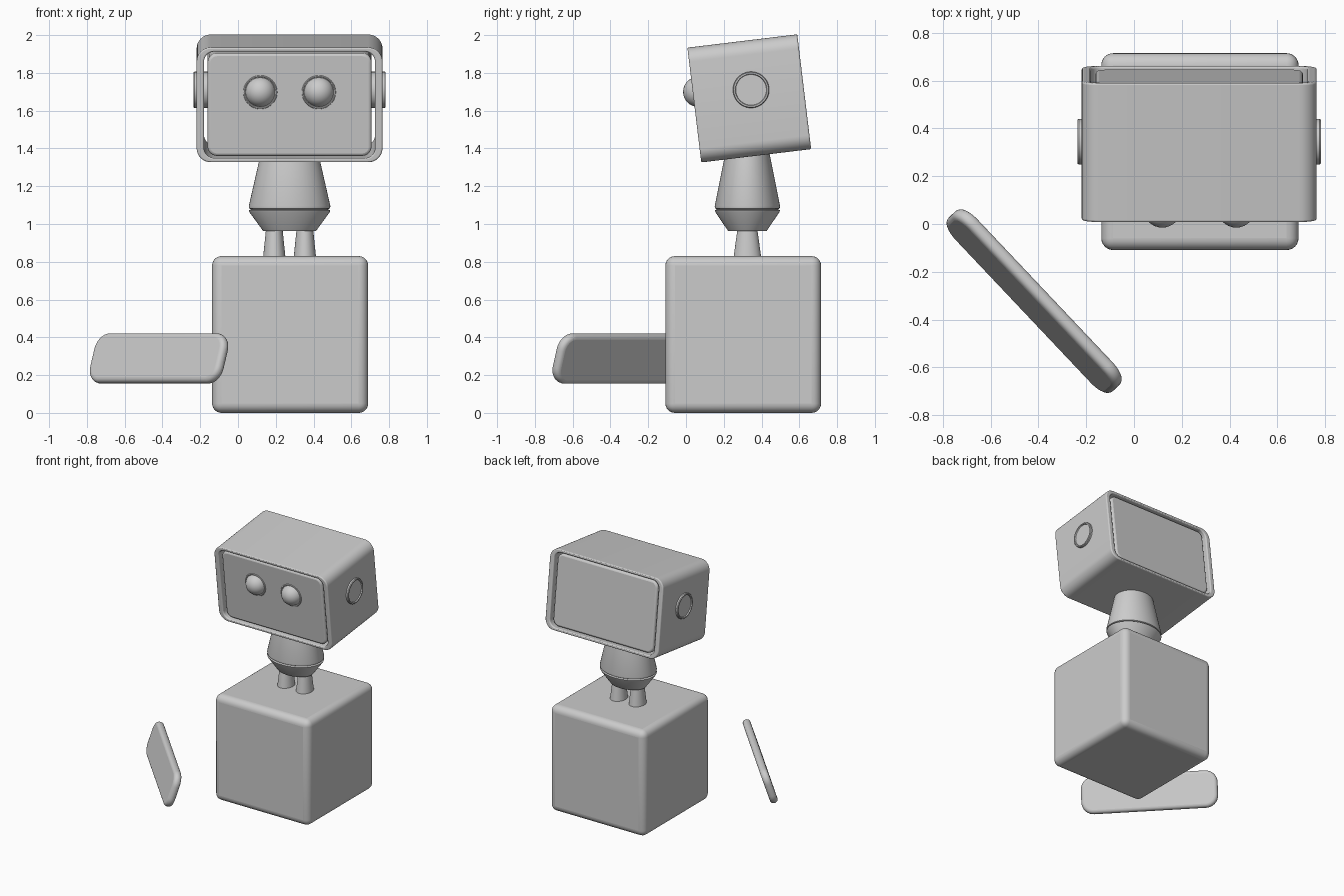
import bpy, bmesh
from math import sin, cos, pi, radians
from mathutils import Matrix, Vector

if "Cube" in bpy.data.objects:
    bpy.data.objects.remove(bpy.data.objects["Cube"])

CX, CY = 0.273, 0.325          # figure axis
HEAD = Matrix.Translation((CX, 0.335, 1.665)) @ Matrix.Rotation(radians(6.9), 4, 'X')


def rounded_rect(hx, hz, r, y, n=8):
    pts = []
    for k, (sx, sz) in enumerate([(1, 1), (-1, 1), (-1, -1), (1, -1)]):
        for i in range(n + 1):
            a = (k + i / n) * pi / 2
            pts.append((sx * (hx - r) + r * cos(a), y, sz * (hz - r) + r * sin(a)))
    return pts


def ellipse(rx, ry, z, n=48):
    return [(rx * cos(2 * pi * i / n), ry * sin(2 * pi * i / n), z) for i in range(n)]


def loft(name, loops, matrix, bevel=0.0, segments=4, cyclic=False):
    bm = bmesh.new()
    rings = [[bm.verts.new(p) for p in loop] for loop in loops]
    pairs = list(zip(rings, rings[1:]))
    if cyclic:
        pairs.append((rings[-1], rings[0]))
    else:
        bm.faces.new(rings[0])
        bm.faces.new(rings[-1])
    for a, b in pairs:
        for i in range(len(a)):
            j = (i + 1) % len(a)
            bm.faces.new((a[i], a[j], b[j], b[i]))
    return finish(name, bm, matrix, bevel, segments)


def finish(name, bm, matrix, bevel=0.0, segments=4):
    bmesh.ops.recalc_face_normals(bm, faces=bm.faces[:])
    me = bpy.data.meshes.new(name)
    bm.to_mesh(me)
    bm.free()
    ob = bpy.data.objects.new(name, me)
    bpy.context.collection.objects.link(ob)
    ob.matrix_world = matrix
    if bevel:
        m = ob.modifiers.new("Bevel", 'BEVEL')
        m.width, m.segments = bevel, segments
        m.limit_method, m.angle_limit = 'ANGLE', radians(30)
    bpy.ops.object.select_all(action='DESELECT')
    ob.select_set(True)
    bpy.context.view_layer.objects.active = ob
    bpy.ops.object.shade_smooth_by_angle(angle=radians(35))
    return ob


# Pedestal cube
bm = bmesh.new()
bmesh.ops.create_cube(bm, size=1)
bmesh.ops.scale(bm, vec=(0.826, 0.824, 0.83), verts=bm.verts)
finish("pedestal", bm, Matrix.Translation((0.276, 0.303, 0.415)), 0.05, 6)

# Legs
for side, s in (("left", -1), ("right", 1)):
    loft(side + "_leg", [ellipse(0.059, 0.073, 0.825), ellipse(0.042, 0.05, 0.99)],
         Matrix.Translation((CX + s * 0.081, CY, 0)))

# Torso: lower cup and upper cone, with a fine seam between
axis = Matrix.Translation((CX, CY, 0))
loft("hip_cup", [ellipse(0.14, 0.102, 0.963), ellipse(0.212, 0.169, 1.062),
                 ellipse(0.216, 0.173, 1.072), ellipse(0.205, 0.163, 1.078)], axis)
loft("torso", [ellipse(0.2, 0.16, 1.076), ellipse(0.214, 0.171, 1.083),
               ellipse(0.216, 0.173, 1.095), ellipse(0.152, 0.117, 1.375)], axis, )

# Head: open shell, with a separate core inside it
D = 0.293
loft("head_shell", [rounded_rect(0.492, 0.306, 0.075, -D), rounded_rect(0.492, 0.306, 0.075, D),
                    rounded_rect(0.453, 0.284, 0.055, D), rounded_rect(0.453, 0.284, 0.055, -D)],
     HEAD, 0.008, 3, cyclic=True)
loft("head_core", [rounded_rect(0.434, 0.274, 0.05, -0.282), rounded_rect(0.434, 0.274, 0.05, 0.282)],
     HEAD, 0.015, 3)

# Eyes with thin rims, and round ear caps
for side, s in (("left", -1), ("right", 1)):
    bm = bmesh.new()
    bmesh.ops.create_uvsphere(bm, u_segments=32, v_segments=20, radius=0.08)
    finish(side + "_eye", bm, HEAD @ Matrix.Translation((s * 0.155, -0.264, 0.067)))

    rim = [ellipse(0.085 + 0.005 * cos(a), 0.085 + 0.005 * cos(a), 0.005 * sin(a))
           for a in (i * pi / 4 for i in range(8))]
    loft(side + "_eye_rim", rim, HEAD @ Matrix.Translation((s * 0.155, -0.282, 0.067))
         @ Matrix.Rotation(pi / 2, 4, 'X'), cyclic=True)

    ear = [(0.096, 0.42), (0.096, 0.504), (0.092, 0.509), (0.084, 0.509), (0.081, 0.501)]
    loft(side + "_ear_cap", [ellipse(r, r, z) for r, z in ear],
         HEAD @ Matrix.Translation((0, 0.015, 0.044)) @ Matrix.Rotation(s * pi / 2, 4, 'Y'))

# Leaning slab beside the pedestal
tilt = Matrix.Rotation(radians(-46.6), 4, 'Z') @ Matrix.Rotation(radians(-18), 4, 'X')
loft("leaning_slab", [rounded_rect(0.5, 0.138, 0.09, -0.028), rounded_rect(0.5, 0.138, 0.09, 0.028)],
     Matrix.Translation((-0.418, -0.323, 0.288)) @ tilt, 0.025, 5)
